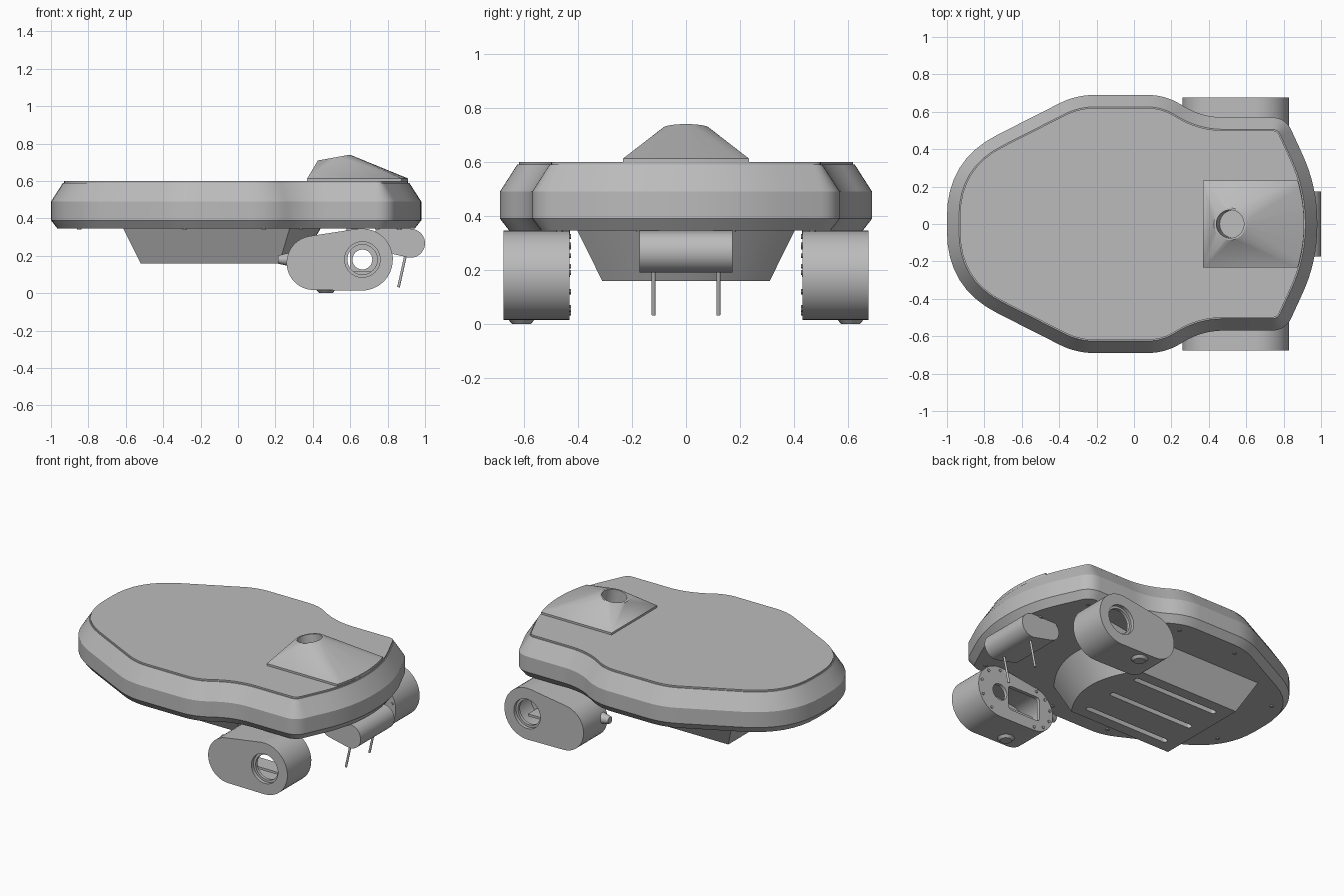
import bpy, bmesh, math
from mathutils import Vector, Matrix

if "Cube" in bpy.data.objects:
    bpy.data.objects.remove(bpy.data.objects["Cube"])

GREY = (0.5, 0.5, 0.5, 1)
grey = bpy.data.materials.new("plain_grey")
grey.use_nodes = True
grey.diffuse_color = GREY
grey.node_tree.nodes["Principled BSDF"].inputs["Base Color"].default_value = GREY


def finish(name, bm, angle=25):
    bmesh.ops.recalc_face_normals(bm, faces=bm.faces)
    mesh = bpy.data.meshes.new(name)
    bm.to_mesh(mesh)
    bm.free()
    ob = bpy.data.objects.new(name, mesh)
    bpy.context.collection.objects.link(ob)
    mesh.materials.append(grey)
    smooth(ob, angle)
    return ob


def smooth(ob, angle=25):
    bpy.ops.object.select_all(action='DESELECT')
    ob.select_set(True)
    bpy.context.view_layer.objects.active = ob
    bpy.ops.object.shade_smooth_by_angle(angle=math.radians(angle))


def cut(ob, cutters):
    for c in cutters:
        mod = ob.modifiers.new("cut", 'BOOLEAN')
        mod.operation, mod.object, mod.solver = 'DIFFERENCE', c, 'EXACT'
        bpy.context.view_layer.objects.active = ob
        bpy.ops.object.modifier_apply(modifier=mod.name)
        bpy.data.objects.remove(c)
    smooth(ob)


def loft(name, rings):
    """Capped skin through rings with equal point counts."""
    bm = bmesh.new()
    loops = [[bm.verts.new(p) for p in r] for r in rings]
    n = len(loops[0])
    for a, b in zip(loops, loops[1:]):
        for i in range(n):
            j = (i + 1) % n
            bm.faces.new((a[i], a[j], b[j], b[i]))
    bm.faces.new(loops[0])
    bm.faces.new(loops[-1])
    return finish(name, bm)


def rounded(corners, steps=8):
    """Open path with each (x, y, distance) corner turned into a curve."""
    out = []
    for i in range(1, len(corners) - 1):
        p = Vector(corners[i][:2])
        d = corners[i][2]
        a = p + (Vector(corners[i - 1][:2]) - p).normalized() * d
        b = p + (Vector(corners[i + 1][:2]) - p).normalized() * d
        for k in range(steps + 1):
            t = k / steps
            out.append(a * (1 - t) ** 2 + p * 2 * t * (1 - t) + b * t * t)
    return out


def inset(pts, d):
    """Shrink a counter-clockwise outline."""
    out = []
    for i, p in enumerate(pts):
        t = (pts[(i + 1) % len(pts)] - pts[i - 1]).normalized()
        out.append(p + Vector((-t.y, t.x)) * d)
    return out


def at_z(pts, z):
    return [(p[0], p[1], z) for p in pts]


def prism(name, pts, y0, y1):
    """Extrude an x-z outline along y."""
    return loft(name, [[(p[0], y, p[1]) for p in pts] for y in (y0, y1)])


def circle(x, z, r, n=40):
    return [(x + r * math.cos(2 * math.pi * i / n), z + r * math.sin(2 * math.pi * i / n)) for i in range(n)]


def capsule(x0, z0, r0, x1, z1, r1, n=20):
    """Outline round two circles, the first on the left."""
    base = math.atan2(z1 - z0, x1 - x0)
    lean = math.acos((r0 - r1) / math.hypot(x1 - x0, z1 - z0))
    pts = []
    for x, z, r, a, b in ((x0, z0, r0, lean, 2 * math.pi - lean), (x1, z1, r1, -lean, lean)):
        for k in range(n + 1):
            t = base + a + (b - a) * k / n
            pts.append(Vector((x + r * math.cos(t), z + r * math.sin(t))))
    return pts


def rod(name, a, b, r0, r1, n=20):
    a, b = Vector(a), Vector(b)
    bm = bmesh.new()
    turn = (b - a).to_track_quat('Z', 'Y').to_matrix().to_4x4()
    bmesh.ops.create_cone(bm, cap_ends=True, segments=n, radius1=r0, radius2=r1, depth=(b - a).length,
                          matrix=Matrix.Translation((a + b) / 2) @ turn)
    return finish(name, bm)


# Hull: half outline, mirrored, lofted up through its chamfers
half = rounded([(0.98, 0, 0), (0.98, 0.2, 0.19), (0.81, 0.57, 0.075), (0.36, 0.57, 0.12),
                (0.17, 0.69, 0.1), (-0.31, 0.69, 0.1), (-1, 0.34, 0.3), (-1, 0, 0)])
outline = half + [Vector((p.x, -p.y)) for p in reversed(half)]
loft("hull", [at_z(inset(outline, d), z) for d, z in
              ((0.035, 0.345), (0, 0.39), (0, 0.49), (0.064, 0.59), (0.07, 0.59), (0.07, 0.6))])

# Screws under the hull rim
for i, p in enumerate(inset(outline, 0.1)):
    if i % 9 == 4:
        rod("hull_screw", (p.x, p.y, 0.35), (p.x, p.y, 0.34), 0.012, 0.012, 12)


# Keel: tapered tub with a bowed end and slots in the floor
def keel_ring(x0, x1, bow, w, z):
    arc = [(x1 + bow * (1 - (k / 8) ** 2), w * k / 8, z) for k in range(-8, 9)]
    return arc + [(x0, w, z), (x0, -w, z)]


keel = loft("keel", [keel_ring(-0.52, 0.22, 0.11, 0.31, 0.158), keel_ring(-0.62, 0.28, 0.17, 0.41, 0.36)])
slots = []
for y in (-0.22, 0, 0.22):
    slot = capsule(-0.42, y, 0.018, 0.16, y, 0.018, 8)
    slots.append(loft("slot_cutter", [at_z(slot, 0.14), at_z(slot, 0.2)]))
cut(keel, slots)

# Side pods: hollow rounded cases with a port, an inner plate, screws and a foot
shell = capsule(0.405, 0.162, 0.145, 0.662, 0.18, 0.166)
window = rounded([(0.48, 0.09, 0), (0.6, 0.09, 0.03), (0.6, 0.25, 0.03), (0.36, 0.25, 0.03),
                  (0.36, 0.09, 0.03), (0.48, 0.09, 0)])
for side, s in (("front", -1), ("back", 1)):
    pod = prism(side + "_pod", shell, 0.432 * s, 0.677 * s)
    cut(pod, [prism("cavity_cutter", inset(shell, 0.03), 0.455 * s, 0.64 * s),
              prism("port_cutter", circle(0.665, 0.18, 0.095), 0.6 * s, 0.7 * s),
              prism("shaft_cutter", circle(0.665, 0.18, 0.053), 0.4 * s, 0.5 * s),
              prism("window_cutter", window, 0.4 * s, 0.5 * s)])
    ring = prism(side + "_port_ring", circle(0.665, 0.18, 0.097), 0.635 * s, 0.655 * s)
    cut(ring, [prism("ring_cutter", circle(0.665, 0.18, 0.08), 0.6 * s, 0.7 * s)])
    prism(side + "_shelf", [(0.4, 0.1), (0.74, 0.1), (0.74, 0.115), (0.4, 0.115)], 0.45 * s, 0.56 * s)
    for p in inset(shell, 0.022)[::4]:
        rod(side + "_pod_screw", (p.x, 0.44 * s, p.y), (p.x, 0.426 * s, p.y), 0.009, 0.009, 10)
    rod(side + "_pod_knob", (0.29, 0.47 * s, 0.18), (0.215, 0.47 * s, 0.18), 0.04, 0.022)
    rod(side + "_pod_foot", (0.47, 0.61 * s, 0.022), (0.47, 0.61 * s, 0), 0.055, 0.035)
    rod(side + "_pod_mount", (0.62, 0.47 * s, 0.32), (0.62, 0.47 * s, 0.36), 0.04, 0.04)

# Bar beneath the nose, with two thin prongs
prism("nose_bar", capsule(0.79, 0.29, 0.07, 0.923, 0.267, 0.077), -0.173, 0.173)
for y in (-0.12, 0.12):
    rod("nose_prong", (0.9, y, 0.22), (0.858, y, 0.032), 0.007, 0.007, 12)

# Turret: bowed base plate rising to a tilted round rim, bored through the middle
base = [(0.875 + 0.035 * (1 - (k / 6) ** 2), 0.233 * k / 6) for k in range(-6, 7)]
base += [(0.37, 0.233), (0.37, -0.233)]
bm = bmesh.new()
points = at_z(base, 0.597) + at_z(base, 0.613)
points += [(x, y, 0.725 + 0.18 * (x - 0.513)) for x, y in circle(0.513, 0, 0.086)]
verts = [bm.verts.new(p) for p in points]
bmesh.ops.convex_hull(bm, input=verts)
bmesh.ops.dissolve_limit(bm, angle_limit=0.01, verts=bm.verts, edges=bm.edges)
turret = finish("turret", bm)
cut(turret, [rod("bore_cutter", (0.532, 0, 0.62), (0.506, 0, 0.77), 0.075, 0.075, 40)])
